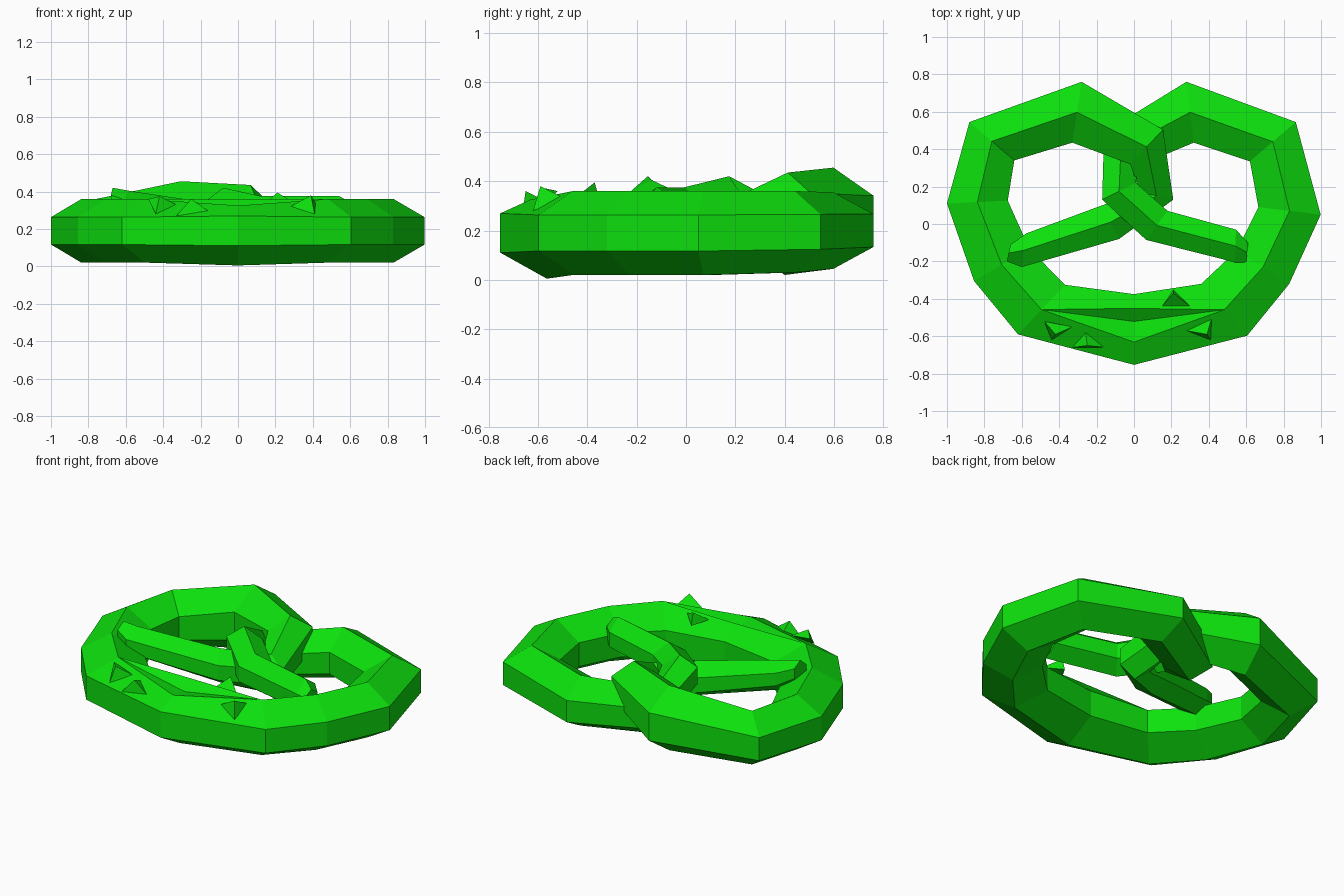
import bpy
import bmesh
from mathutils import Vector

cube = bpy.data.objects.get("Cube")
if cube:
    bpy.data.objects.remove(cube)

green = bpy.data.materials.new("bright_green")
green.use_nodes = True
color = (0.004, 0.75, 0.004, 1)
green.diffuse_color = color
green.node_tree.nodes["Principled BSDF"].inputs["Base Color"].default_value = color


def finish(bm, name):
    bmesh.ops.remove_doubles(bm, verts=bm.verts, dist=0.0005)
    bmesh.ops.recalc_face_normals(bm, faces=bm.faces)
    mesh = bpy.data.meshes.new(name)
    bm.to_mesh(mesh)
    bm.free()
    mesh.materials.append(green)
    obj = bpy.data.objects.new(name, mesh)
    bpy.context.collection.objects.link(obj)
    return obj


# Dough rope stations: inner edge, outer edge, centre height, half height
left_arm = [
    ((-.66, -.11), (-.68, -.2), .35, .07), ((-.575, -.05), (-.60, -.23), .315, .09),
    ((-.17, .10), (-.08, -.08), .23, .105), ((.03, .17), (.21, .13), .19, .12),
    ((-.02, .32), (.155, .505), .29, .145), ((-.33, .435), (-.28, .76), .255, .2),
]
ring = [
    ((-.64, .34), (-.88, .545), .195, .165), ((-.675, .125), (-1, .11), .19, .17),
    ((-.56, -.13), (-.855, -.305), .19, .17), ((-.37, -.325), (-.62, -.59), .19, .17),
    ((0, -.375), (0, -.753), .19, .185), ((.36, -.32), (.605, -.597), .19, .17),
    ((.55, -.14), (.83, -.32), .19, .17), ((.665, .09), (.998, .05), .19, .17),
    ((.62, .335), (.865, .545), .195, .165),
]
right_arm = [
    ((.32, .435), (.28, .76), .2, .155), ((.02, .31), (-.16, .49), .16, .14),
    ((.01, .22), (-.17, .13), .30, .12), ((.18, .07), (.065, -.085), .265, .11),
    ((.545, -.03), (.54, -.205), .27, .105), ((.61, -.1), (.6, -.205), .28, .06),
]
front_split = len(left_arm) + 4

bm = bmesh.new()
loops = []
for i, (inner, outer, z, h) in enumerate(left_arm + ring + right_arm):
    inner, outer = Vector(inner), Vector(outer)
    centre = (inner + outer) / 2
    w = (inner - outer).length / 2
    side = (inner - outer).normalized()
    flat = h * 0.43
    # The front station opens the ridge into a baked split
    top = [(0, h)] * 3
    if i == front_split:
        top = [(.113, .168), (.043, .115), (-.067, .135)]
    profile = [(w, -flat), (w, flat)] + top + [(-w, flat), (-w, -flat), (0, -h)]
    loops.append([bm.verts.new((*(centre + side * a), z + b)) for a, b in profile])
for a, b in zip(loops, loops[1:]):
    n = len(a)
    for k in range(n):
        bm.faces.new((a[k], a[(k + 1) % n], b[(k + 1) % n], b[k]))
bm.faces.new(loops[0])
bm.faces.new(loops[-1])
bmesh.ops.dissolve_degenerate(bm, dist=0.0005, edges=bm.edges)
finish(bm, "pretzel_dough")

# Salt grains: small pyramids, three base corners and a tip
grains = [
    [(-.48, -.52, .36), (-.33, -.55, .33), (-.44, -.62, .28), (-.42, -.59, .375)],
    [(-.33, -.66, .27), (-.26, -.57, .32), (-.15, -.66, .29), (-.25, -.65, .36)],
    [(.28, -.57, .32), (.42, -.49, .33), (.41, -.62, .28), (.39, -.59, .38)],
    [(.15, -.44, .34), (.21, -.35, .32), (.30, -.44, .34), (.21, -.37, .395)],
]
for number, corners in enumerate(grains, 1):
    bm = bmesh.new()
    bmesh.ops.convex_hull(bm, input=[bm.verts.new(c) for c in corners])
    finish(bm, f"salt_grain_{number}")
